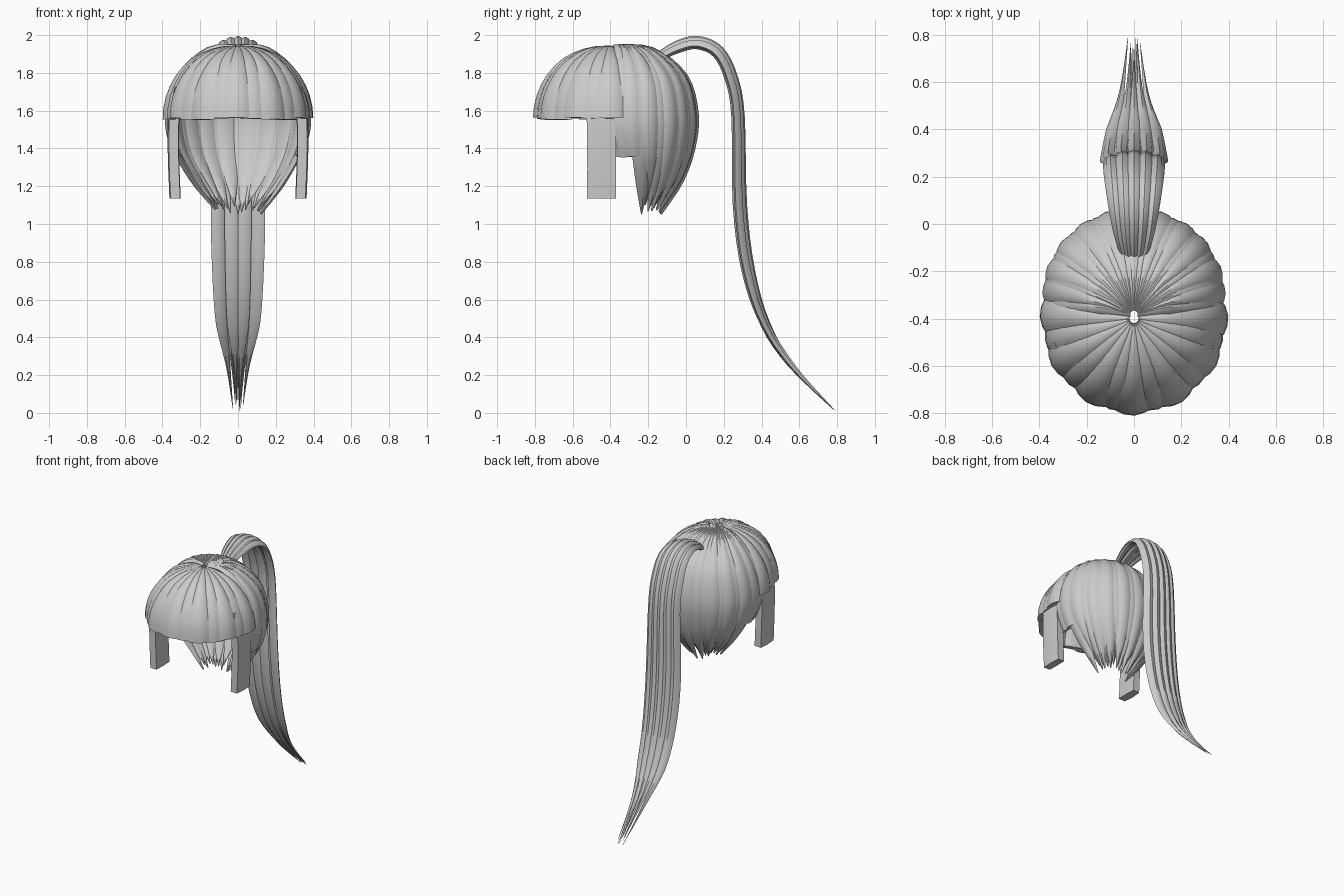
import bpy, bmesh, math, random
from mathutils import Vector, Matrix

if "Cube" in bpy.data.objects:
    bpy.data.objects.remove(bpy.data.objects["Cube"])

random.seed(4)
LOCK = [(-1, 0), (-.55, .7), (0, 1), (.55, .7), (1, 0), (.5, -.5), (-.5, -.5)]
SLAB = [(-1, .8), (0, 1), (1, .8), (1, -.9), (0, -1), (-1, -.9)]


def smooth(rows, n):
    """Catmull-Rom resampling of rows of numbers."""
    rows = [Vector(r) for r in rows]
    out = []
    for i in range(len(rows) - 1):
        a, b, c, d = (rows[max(0, min(len(rows) - 1, i + k))] for k in (-1, 0, 1, 2))
        for j in range(n):
            t = j / n
            out.append(.5 * (2 * b + (c - a) * t + (2 * a - 5 * b + 4 * c - d) * t * t
                             + (3 * b - a - 3 * c + d) * t ** 3))
    return out + [rows[-1]]


def strand(bm, path, side, widths, heights, section=LOCK, roll=0):
    """Sweep a section along a path; side is the across direction."""
    rings = []
    for i, p in enumerate(path):
        tan = (path[min(i + 1, len(path) - 1)] - path[max(i - 1, 0)]).normalized()
        nor = side.cross(tan).normalized()
        rot = Matrix.Rotation(roll, 3, tan)
        s, nn = rot @ side, rot @ nor
        rings.append([bm.verts.new(p + s * (u * widths[i]) + nn * (v * heights[i]))
                      for u, v in section])
    m = len(section)
    for a, b in zip(rings, rings[1:]):
        for k in range(m):
            bm.faces.new((a[k], a[(k + 1) % m], b[(k + 1) % m], b[k]))
    bm.faces.new(rings[0][::-1])
    bm.faces.new(rings[-1])


def finish(bm, name):
    bmesh.ops.recalc_face_normals(bm, faces=bm.faces)
    me = bpy.data.meshes.new(name)
    bm.to_mesh(me)
    bm.free()
    ob = bpy.data.objects.new(name, me)
    bpy.context.collection.objects.link(ob)
    bpy.context.view_layer.objects.active = ob
    ob.select_set(True)
    bpy.ops.object.shade_smooth_by_angle(angle=math.radians(35))
    ob.select_set(False)


# Blunt fringe, radiating from the crown
bm = bmesh.new()
N = 13
for i in range(N):
    az = math.radians(180 + (i - (N - 1) / 2) * 198 / N)
    d = Vector((math.sin(az), math.cos(az), 0))
    side = Vector((math.cos(az), -math.sin(az), 0))
    end = 90 + random.uniform(-.5, 1.5)
    lift = .012 if i % 2 == 0 else 0
    path, w = [], []
    for k in range(11):
        t = math.radians(3 + (end - 3) * k / 10)
        r = math.sin(t) * (.36 + lift)
        path.append(Vector((d.x * r, -.4 + d.y * r * 1.03, 1.56 + .375 * math.cos(t))))
        w.append(.01 + .068 * math.sin(t))
    strand(bm, path, side, w, [.01 + .017 * min(1, k / 4) for k in range(11)],
           roll=random.uniform(-.1, .1))
finish(bm, "fringe")

# Back hair, swelling round the head and gathering at the nape
PROFILE = [(.04, 1.94, -.38, .01), (.4, 1.92, -.33, .03), (.8, 1.78, -.3, .052),
           (.96, 1.58, -.3, .058), (.88, 1.4, -.29, .052), (.66, 1.24, -.27, .04),
           (.32, 1.06, -.255, .003)]
bm = bmesh.new()
N = 23
for i in range(N):
    deg = (i - (N - 1) / 2) * 196 / (N - 1)
    az = math.radians(deg)
    side = Vector((math.cos(az), -math.sin(az), 0))
    rows = smooth(PROFILE, 4)
    if abs(deg) > 84:
        rows = rows[:18]            # short locks by the ears
    drop = random.uniform(-.01, .05)
    lift = .02 * (i % 2)
    path, w, h = [], [], []
    for k, (f, z, cy, wid) in enumerate(rows):
        f = f + lift * min(1, k / 6)
        zz = z + drop * max(0, (1.4 - z) / .35)
        path.append(Vector((math.sin(az) * f * .375, cy + math.cos(az) * f * .355, zz)))
        w.append(wid)
        h.append(min(.02, .006 + wid * .4))
    strand(bm, path, side, w, h, roll=random.uniform(-.16, .16))
finish(bm, "back_hair")

# Side locks hanging in front of the ears
bm = bmesh.new()
for sx in (-1, 1):
    path = smooth([(sx * .31, -.45, 1.72), (sx * .338, -.45, 1.58),
                   (sx * .342, -.447, 1.38), (sx * .333, -.447, 1.135)], 3)
    n = len(path)
    strand(bm, path, Vector((0, -sx, 0)), [.076] * n, [.03] * n, SLAB)
finish(bm, "side_locks")

# Ponytail: y, z, total half width, thickness
TAIL = [(-.15, 1.88, .055, .02), (-.05, 1.935, .085, .028), (.06, 1.96, .105, .03),
        (.17, 1.91, .12, .03), (.24, 1.77, .128, .03), (.275, 1.57, .13, .03),
        (.285, 1.1, .142, .032), (.33, .75, .135, .03), (.42, .47, .115, .022),
        (.57, .24, .07, .014), (.785, .015, .036, .002)]
bm = bmesh.new()
rows = smooth(TAIL, 4)
n = len(rows)
for j, u in enumerate((-.72, -.36, 0, .36, .72, -.2, .2)):
    inner = j > 4
    path, w, h = [], [], []
    for k, (y, z, wid, th) in enumerate(rows):
        a, b = rows[max(k - 1, 0)], rows[min(k + 1, n - 1)]
        nor = Vector((0, a[1] - b[1], b[0] - a[0])).normalized()
        off = (-.7 if inner else .35 - 1.3 * u * u) * th
        tip = .02 * (j % 3) * max(0, (k - n + 9) / 8)
        path.append(Vector((u * wid, y - tip, z + tip)) + nor * off)
        w.append(wid * .3 * (1 - .93 * max(0, (k - n + 9) / 8)))
        h.append(th * .85)
    strand(bm, path, Vector((1, 0, 0)), w, h, roll=.35 * u)
finish(bm, "ponytail")
